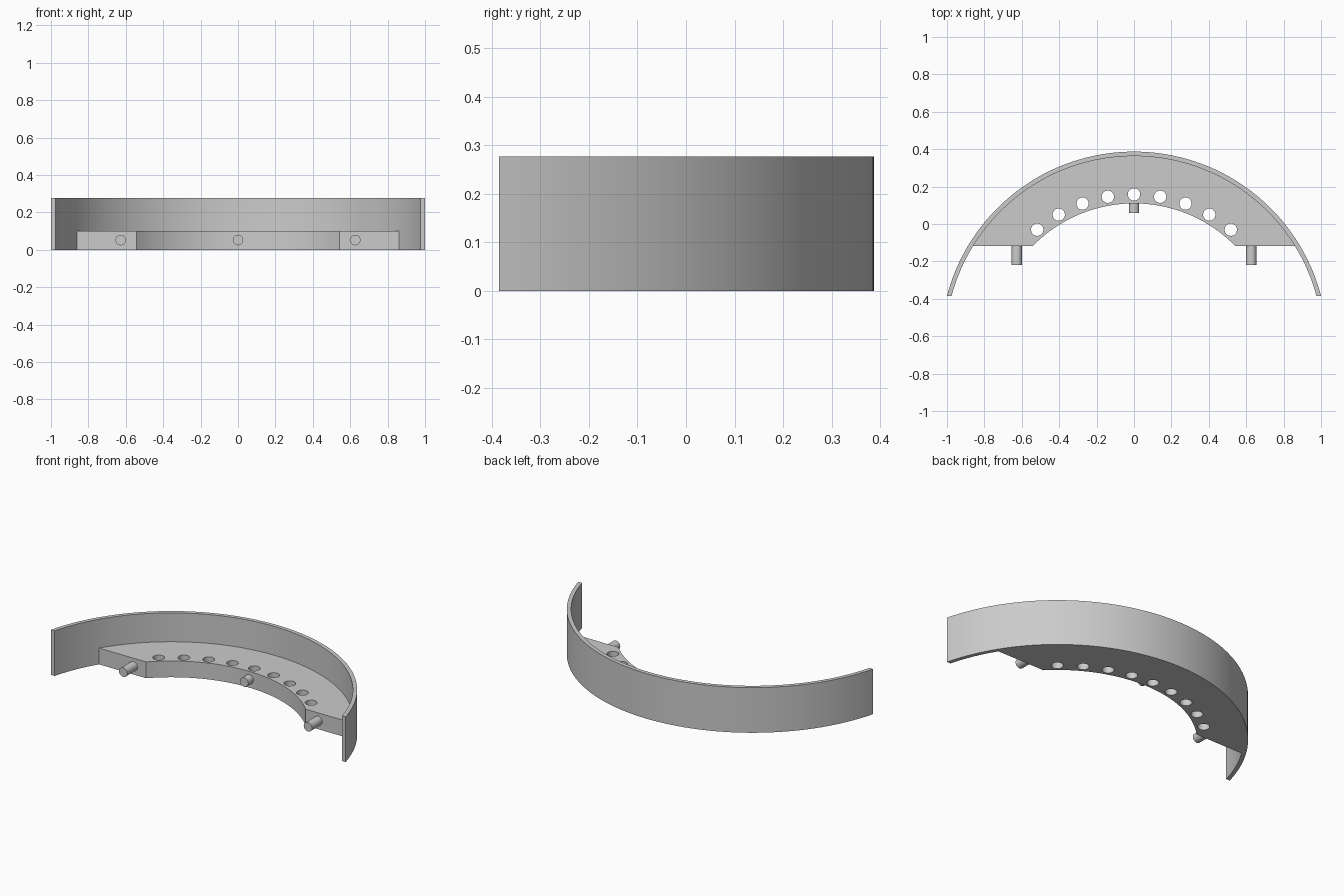
import bpy, bmesh
from math import sin, cos, acos, radians, pi
from mathutils import Matrix

if "Cube" in bpy.data.objects:
    bpy.data.objects.remove(bpy.data.objects["Cube"])

CY = -0.647                       # shared centre of all arcs
R_OUT, R_IN, R_PLATE, R_HOLES = 1.034, 1.010, 0.757, 0.805
WALL_H, PLATE_H = 0.277, 0.10
END_Y, PLATE_Y = -0.385, -0.118   # front ends of wall and plate

grey = bpy.data.materials.new("light grey")
grey.use_nodes = True
colour = (0.6, 0.6, 0.6, 1)
grey.diffuse_color = colour
grey.node_tree.nodes["Principled BSDF"].inputs["Base Color"].default_value = colour


def finish(bm, name):
    bmesh.ops.recalc_face_normals(bm, faces=bm.faces)
    mesh = bpy.data.meshes.new(name)
    bm.to_mesh(mesh)
    bm.free()
    mesh.materials.append(grey)
    ob = bpy.data.objects.new(name, mesh)
    bpy.context.collection.objects.link(ob)
    return ob


def smooth(ob):
    bpy.ops.object.select_all(action="DESELECT")
    ob.select_set(True)
    bpy.context.view_layer.objects.active = ob
    bpy.ops.object.shade_smooth_by_angle(angle=radians(30))


def arc(radius, end_y, n):
    """Points from left to right over the back, ending at end_y."""
    a = acos((end_y - CY) / radius)
    angles = [a * (1 - 2 * i / n) for i in range(n + 1)]
    return [(radius * sin(t), CY + radius * cos(t)) for t in angles]


def arc_slab(name, r_out, r_in, end_y, height, n=96):
    """Solid between two concentric arcs with a straight cut at the front."""
    bm = bmesh.new()
    loops = [[bm.verts.new((x, y, z)) for x, y in arc(r, end_y, n)]
             for r, z in ((r_out, 0), (r_out, height), (r_in, height), (r_in, 0))]
    for k in range(4):
        a, b = loops[k], loops[(k + 1) % 4]
        for i in range(n):
            bm.faces.new((a[i], a[i + 1], b[i + 1], b[i]))
    for i in (0, n):
        bm.faces.new([loop[i] for loop in loops])
    return finish(bm, name)


def add_cylinder(bm, radius, depth, matrix):
    bmesh.ops.create_cone(bm, cap_ends=True, segments=32, radius1=radius,
                          radius2=radius, depth=depth, matrix=matrix)


# Curved outer wall
smooth(arc_slab("curved_wall", R_OUT, R_IN, END_Y, WALL_H))

# Base plate with a row of round holes
plate = arc_slab("base_plate", R_IN + 0.002, R_PLATE, PLATE_Y, PLATE_H)
bm = bmesh.new()
for step in range(-4, 5):
    t = radians(10 * step)
    add_cylinder(bm, 0.033, 0.4, Matrix.Translation(
        (R_HOLES * sin(t), CY + R_HOLES * cos(t), PLATE_H / 2)))
cutter = finish(bm, "hole_cutter")
cutter.hide_render = True
cut = plate.modifiers.new("holes", "BOOLEAN")
cut.operation, cut.solver, cut.object = "DIFFERENCE", "EXACT", cutter
bpy.context.view_layer.objects.active = plate
bpy.ops.object.modifier_apply(modifier=cut.name)
bpy.data.objects.remove(cutter)
smooth(plate)

# Pins pointing forward from the plate
for name, x, front, back in (("right_pin", -0.627, -0.218, -0.11),
                             ("middle_pin", 0, 0.06, 0.115),
                             ("left_pin", 0.627, -0.218, -0.11)):
    bm = bmesh.new()
    add_cylinder(bm, 0.028, back - front,
                 Matrix.Translation((x, (front + back) / 2, 0.052))
                 @ Matrix.Rotation(pi / 2, 4, "X"))
    smooth(finish(bm, name))
